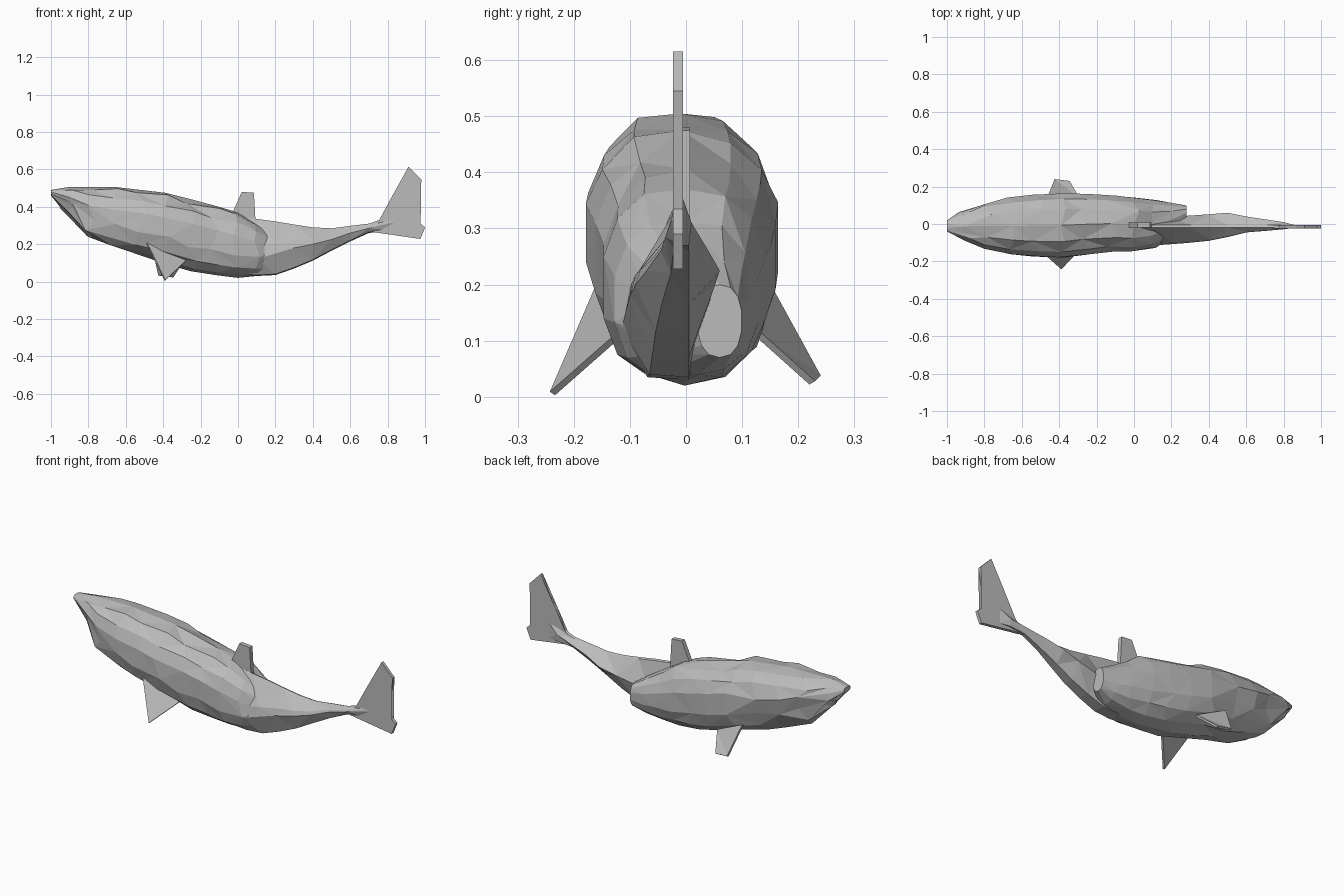
import bpy, bmesh, math, random
from mathutils import Vector

random.seed(4)
if "Cube" in bpy.data.objects:
    bpy.data.objects.remove(bpy.data.objects["Cube"], do_unlink=True)

grey = bpy.data.materials.new("whale grey")
grey.use_nodes = True
colour = (0.5, 0.5, 0.5, 1)
grey.diffuse_color = colour
grey.node_tree.nodes["Principled BSDF"].inputs["Base Color"].default_value = colour


def finish(name, bm):
    bmesh.ops.recalc_face_normals(bm, faces=bm.faces)
    mesh = bpy.data.meshes.new(name)
    bm.to_mesh(mesh)
    bm.free()
    mesh.materials.append(grey)
    obj = bpy.data.objects.new(name, mesh)
    bpy.context.collection.objects.link(obj)
    return obj


def loft(name, rings):
    """Skin rings of points with triangles, alternating the diagonals."""
    bm = bmesh.new()
    rows = [[bm.verts.new(p) for p in ring] for ring in rings]
    n = len(rows[0])
    for i, (a, b) in enumerate(zip(rows, rows[1:])):
        for k in range(n):
            m = (k + 1) % n
            if (i + k) % 2:
                bm.faces.new((a[k], a[m], b[m]))
                bm.faces.new((a[k], b[m], b[k]))
            else:
                bm.faces.new((a[k], a[m], b[k]))
                bm.faces.new((a[m], b[m], b[k]))
    bm.faces.new(rows[0])
    bm.faces.new(rows[-1])
    return finish(name, bm)


def fin(name, points, thickness):
    """Thin plate from a flat outline, extruded evenly to both sides."""
    pts = [Vector(p) for p in points]
    normal = (pts[1] - pts[0]).cross(pts[2] - pts[0]).normalized() * thickness / 2
    bm = bmesh.new()
    sides = [[bm.verts.new(p + normal * s) for p in pts] for s in (-1, 1)]
    for side in sides:
        bm.faces.new(side)
    for k in range(len(pts)):
        m = (k + 1) % len(pts)
        bm.faces.new((sides[0][k], sides[0][m], sides[1][m], sides[1][k]))
    bmesh.ops.triangulate(bm, faces=bm.faces)
    return finish(name, bm)


def soft(v):
    return math.copysign(abs(v) ** 0.85, v)


# Body: x, top, bottom, right side, left side
stations = [
    (-1.0, .49, .46, -.04, .02), (-.91, .505, .37, -.09, .065),
    (-.79, .505, .235, -.135, .115), (-.65, .505, .185, -.165, .145),
    (-.52, .49, .14, -.178, .16), (-.39, .475, .095, -.182, .168),
    (-.25, .44, .055, -.165, .163), (-.12, .405, .035, -.15, .155),
    (0, .37, .02, -.15, .145), (.1, .31, .03, -.13, .13),
    (.2, .25, .04, -.07, .115), (.28, .2, .07, .02, .1),
]
SIDES = 14
body = []
for x, top, bottom, right, left in stations:
    ring = []
    for k in range(SIDES):
        a = math.tau * k / SIDES + math.pi / 2
        c, s = soft(math.cos(a)), soft(math.sin(a))
        y = (left + right) / 2 + (left - right) / 2 * c
        z = (top + bottom) / 2 + (top - bottom) / 2 * s
        # recess beneath the overhanging left cheek
        if -.8 < x < -.4 and c > .3 and s < -.1:
            y -= .02
        j = .03 if -.95 < x < .15 and abs(c) > .3 else 0
        ring.append((x + random.uniform(-j, j), y, z + random.uniform(-j, j) * .3))
    body.append(ring)
loft("body", body)

# Tail stock: keeled sections, wide low down and narrow along the ridge
# x, top, bottom, widest height, right side, left side
stock = [
    (0, .35, .04, .14, -.12, .03), (.1, .335, .03, .12, -.115, .03),
    (.2, .322, .035, .15, -.108, .038), (.3, .305, .07, .18, -.1, .045),
    (.4, .29, .112, .2, -.09, .052), (.5, .285, .165, .225, -.07, .06),
    (.6, .298, .215, .26, -.045, .04), (.7, .31, .26, .285, -.037, .025),
    (.8, .345, .27, .31, -.028, .01), (.86, .36, .27, .32, -.02, -.006),
]
rings = []
for x, top, bottom, mid, right, left in stock:
    ridge = -.012
    rings.append([
        (x, ridge - .006, top), (x, right * .9, mid + (top - mid) * .3),
        (x, right, mid), (x, right * .6, bottom + .005),
        (x, min(left, .005), bottom), (x, left, mid),
        (x, ridge + .006, top - .005),
    ])
loft("tail_stock", rings)

# Tail fluke, upright in the long plane of the body
fluke = [(.72, .265), (.75, .325), (.775, .34), (.815, .44), (.87, .51),
         (.912, .615), (.98, .545), (.945, .335), (1, .29), (.975, .228)]
fin("tail_fluke", [(x, -.014, z) for x, z in fluke], .018)

# Dorsal fin
fin("dorsal_fin", [(-.04, -.005, .345), (.02, -.005, .48),
                   (.085, -.005, .475), (.095, -.005, .3)], .025)

# Flippers
fin("right_flipper", [(-.49, -.15, .21), (-.39, -.238, .006), (-.28, -.12, .11)], .012)
fin("left_flipper", [(-.46, .15, .19), (-.425, .235, .035),
                     (-.345, .225, .025), (-.29, .13, .11)], .012)

# Lower jaw lip below the snout
loft("lower_jaw", [
    [(-.96, .0, .42), (-.955, .03, .415), (-.95, .02, .39)],
    [(-.88, -.05, .42), (-.88, .07, .42), (-.89, .03, .335)],
    [(-.74, -.06, .36), (-.74, .07, .36), (-.76, .02, .23)],
])
